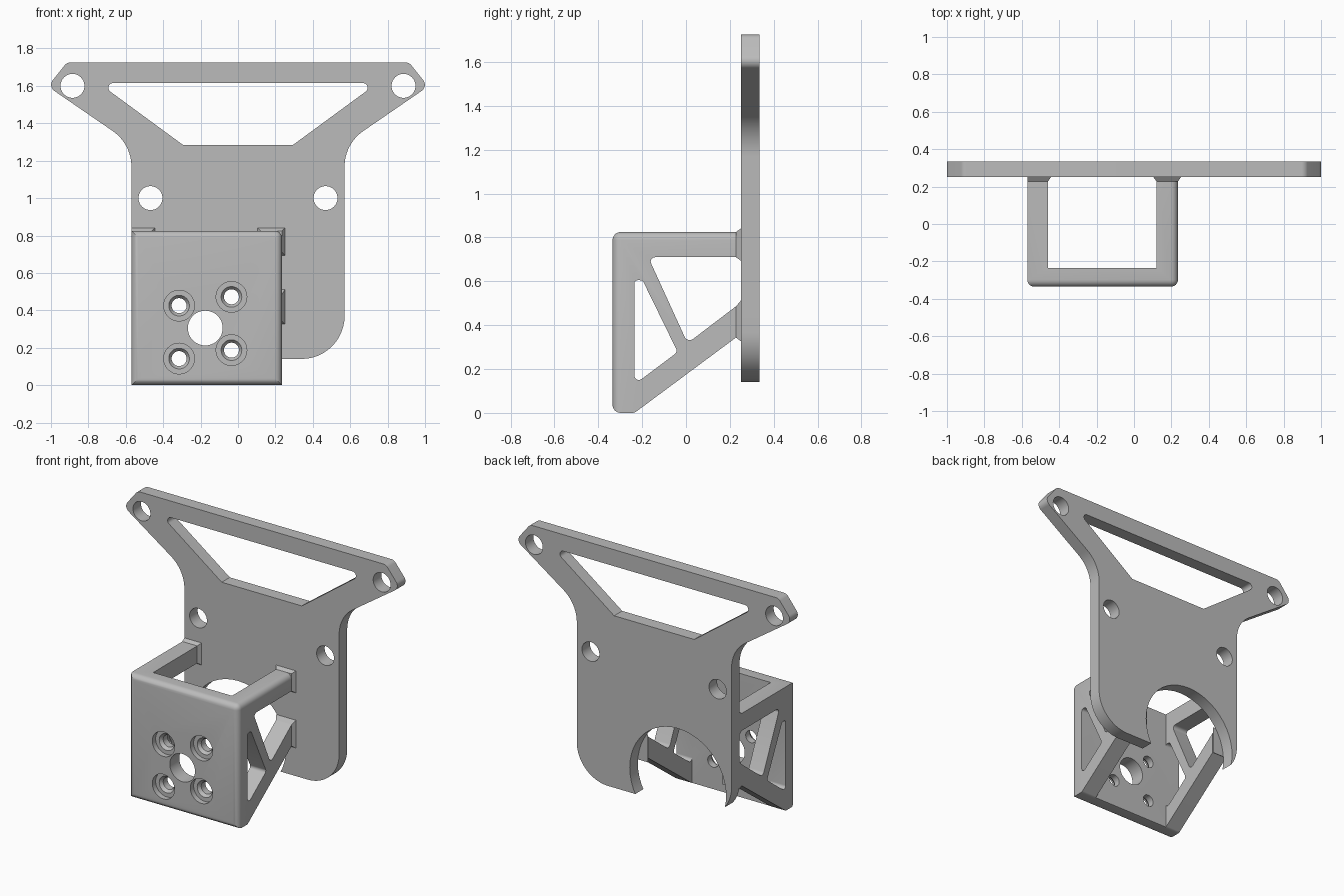
import bpy, bmesh, math
from mathutils import Vector, Matrix

cube = bpy.data.objects.get("Cube")
if cube:
    bpy.data.objects.remove(cube, do_unlink=True)

grey = bpy.data.materials.new("plain grey")
grey.use_nodes = True
GREY = (0.5, 0.5, 0.5, 1)
grey.diffuse_color = GREY
grey.node_tree.nodes["Principled BSDF"].inputs["Base Color"].default_value = GREY


def rounded(points, steps=8):
    """Fillet each (a, b, radius) corner of a closed outline."""
    out = []
    for i, (a, b, r) in enumerate(points):
        p = Vector((a, b))
        u = (Vector(points[i - 1][:2]) - p).normalized()
        v = (Vector(points[(i + 1) % len(points)][:2]) - p).normalized()
        if r == 0:
            out.append(p)
            continue
        half = u.angle(v) / 2
        centre = p + (u + v).normalized() * r / math.sin(half)
        start = p + u * r / math.tan(half) - centre
        end = p + v * r / math.tan(half) - centre
        turn = start.angle(end)
        for k in range(steps + 1):
            t = k / steps
            out.append(centre + (start * math.sin((1 - t) * turn)
                                 + end * math.sin(t * turn)) / math.sin(turn))
    return out


def finish(name, bm):
    bmesh.ops.recalc_face_normals(bm, faces=bm.faces)
    mesh = bpy.data.meshes.new(name)
    bm.to_mesh(mesh)
    bm.free()
    mesh.materials.append(grey)
    ob = bpy.data.objects.new(name, mesh)
    bpy.context.collection.objects.link(ob)
    return ob


def prism_bm(points, axis, lo, hi):
    """Extrude an outline along x (outline in y, z) or along y (outline in x, z)."""
    bm = bmesh.new()
    put = (lambda p, d: (d, p[0], p[1])) if axis == "x" else (lambda p, d: (p[0], d, p[1]))
    face = bm.faces.new([bm.verts.new(put(p, lo)) for p in points])
    ext = bmesh.ops.extrude_face_region(bm, geom=[face])
    move = Vector(put((0, 0), hi - lo))
    bmesh.ops.translate(bm, vec=move, verts=[g for g in ext["geom"] if isinstance(g, bmesh.types.BMVert)])
    return bm


def prism(name, points, axis, lo, hi):
    return finish(name, prism_bm(points, axis, lo, hi))


def drill(x, z, r1, r2, y1, y2):
    """Round cutter along y, radius r1 at y1 and r2 at y2."""
    bm = bmesh.new()
    place = Matrix.Translation((x, (y1 + y2) / 2, z)) @ Matrix.Rotation(-math.pi / 2, 4, "X")
    bmesh.ops.create_cone(bm, cap_ends=True, segments=48, radius1=r1, radius2=r2,
                          depth=y2 - y1, matrix=place)
    return finish("cutter", bm)


def cut(ob, cutter):
    cutter.hide_render = True
    mod = ob.modifiers.new("cut", "BOOLEAN")
    mod.operation = "DIFFERENCE"
    mod.solver = "EXACT"
    mod.object = cutter
    bpy.context.view_layer.objects.active = ob
    bpy.ops.object.modifier_apply(modifier=mod.name)
    bpy.data.objects.remove(cutter, do_unlink=True)


def smooth(ob):
    bpy.ops.object.select_all(action="DESELECT")
    ob.select_set(True)
    bpy.context.view_layer.objects.active = ob
    bpy.ops.object.shade_smooth_by_angle(angle=math.radians(30))


# Key sizes shared by the parts
LEFT, RIGHT, FRONT, BACK, PLATE_Y = -0.57, 0.235, -0.335, 0.335, 0.25
IN_LEFT, IN_RIGHT, IN_FRONT = -0.46, 0.12, -0.235
TOP = 0.825
MOTOR = (-0.175, 0.305)

# Back plate: mirrored outline with wide ears
half = [(0.915, 1.725, 0.04), (1.017, 1.597, 0.04), (0.57, 1.29, 0.23), (0.57, 0.14, 0.23)]
outline = half + [(-x, z, r) for x, z, r in reversed(half)]
back_plate = prism("back_plate", rounded(outline, 12), "y", PLATE_Y, BACK)
window = [(0.745, 1.615, 0.025), (0.295, 1.285, 0)]
window += [(-x, z, r) for x, z, r in reversed(window)]
cut(back_plate, prism("cutter", rounded(window), "y", 0.2, 0.4))
for side in (-1, 1):
    for x, z in ((0.885, 1.6), (0.468, 1.0)):
        cut(back_plate, drill(side * x, z, 0.064, 0.064, 0.2, 0.4))
# Round clearance in the lower edge
cut(back_plate, drill(*MOTOR, 0.355, 0.355, 0.2, 0.4))
smooth(back_plate)

# Box bracket: side profile extruded across, with softened outer edges
side_shape = [(FRONT, 0, 0), (IN_FRONT, 0, 0.03), (PLATE_Y, 0.36, 0), (PLATE_Y, TOP, 0), (FRONT, TOP, 0)]
bm = prism_bm(rounded(side_shape), "x", LEFT, RIGHT)


def soft(edge):
    at = [v.co for v in edge.verts]
    return (all(c.y < FRONT + 0.001 for c in at)
            or all(c.x > RIGHT - 0.001 and c.z > TOP - 0.001 for c in at))


bmesh.ops.recalc_face_normals(bm, faces=bm.faces)
bmesh.ops.bevel(bm, geom=[e for e in bm.edges if soft(e)], offset=0.037,
                segments=6, profile=0.5, affect="EDGES")
bracket = finish("motor_bracket", bm)

# Hollow inside, open above, below and behind
inside = [(IN_LEFT, -0.1, 0), (IN_RIGHT, -0.1, 0), (IN_RIGHT, 1, 0), (IN_LEFT, 1, 0)]
cut(bracket, prism("cutter", rounded(inside), "y", IN_FRONT, 0.4))

# Truss openings through both side walls
lower_opening = [(IN_FRONT, 0.605, 0.015), (-0.198, 0.605, 0.02), (-0.038, 0.278, 0.02), (IN_FRONT, 0.13, 0.02)]
upper_opening = [(-0.172, 0.71, 0.02), (0.4, 0.71, 0), (0.4, 0.617, 0), (0.007, 0.318, 0.025)]
for opening in (lower_opening, upper_opening):
    cut(bracket, prism("cutter", rounded(opening), "x", -0.7, 0.4))

# Motor shaft hole and four counterbored screw holes
cut(bracket, drill(*MOTOR, 0.093, 0.093, -0.4, -0.2))
for x, z in ((-0.315, 0.425), (-0.035, 0.472), (-0.315, 0.142), (-0.035, 0.187)):
    cut(bracket, drill(x, z, 0.082, 0.082, -0.4, -0.3))
    cut(bracket, drill(x, z, 0.056, 0.04, -0.301, -0.28))
    cut(bracket, drill(x, z, 0.04, 0.04, -0.4, -0.2))
smooth(bracket)

# Small flared feet where the arms meet the back plate
FLARE = 0.016


def foot(name, x1, x2, z1, z2, grow_left, rise):
    bm = bmesh.new()
    bmesh.ops.create_cube(bm, size=1)
    for v in bm.verts:
        wide = FLARE if v.co.y > 0 else 0
        x = x1 - wide * grow_left if v.co.x < 0 else x2 + wide
        z = z1 - wide if v.co.z < 0 else z2 + wide + (rise if wide else 0)
        v.co = (x, PLATE_Y if wide else PLATE_Y - 0.022, z)
    return finish(name, bm)


for label, x1, x2, grow in (("right", LEFT, IN_LEFT, 0), ("left", IN_RIGHT, RIGHT, 1)):
    foot(label + "_upper_arm_foot", x1, x2, 0.71, TOP, grow, 0)
    foot(label + "_lower_arm_foot", x1, x2, 0.343, 0.486, grow, 0.01)
